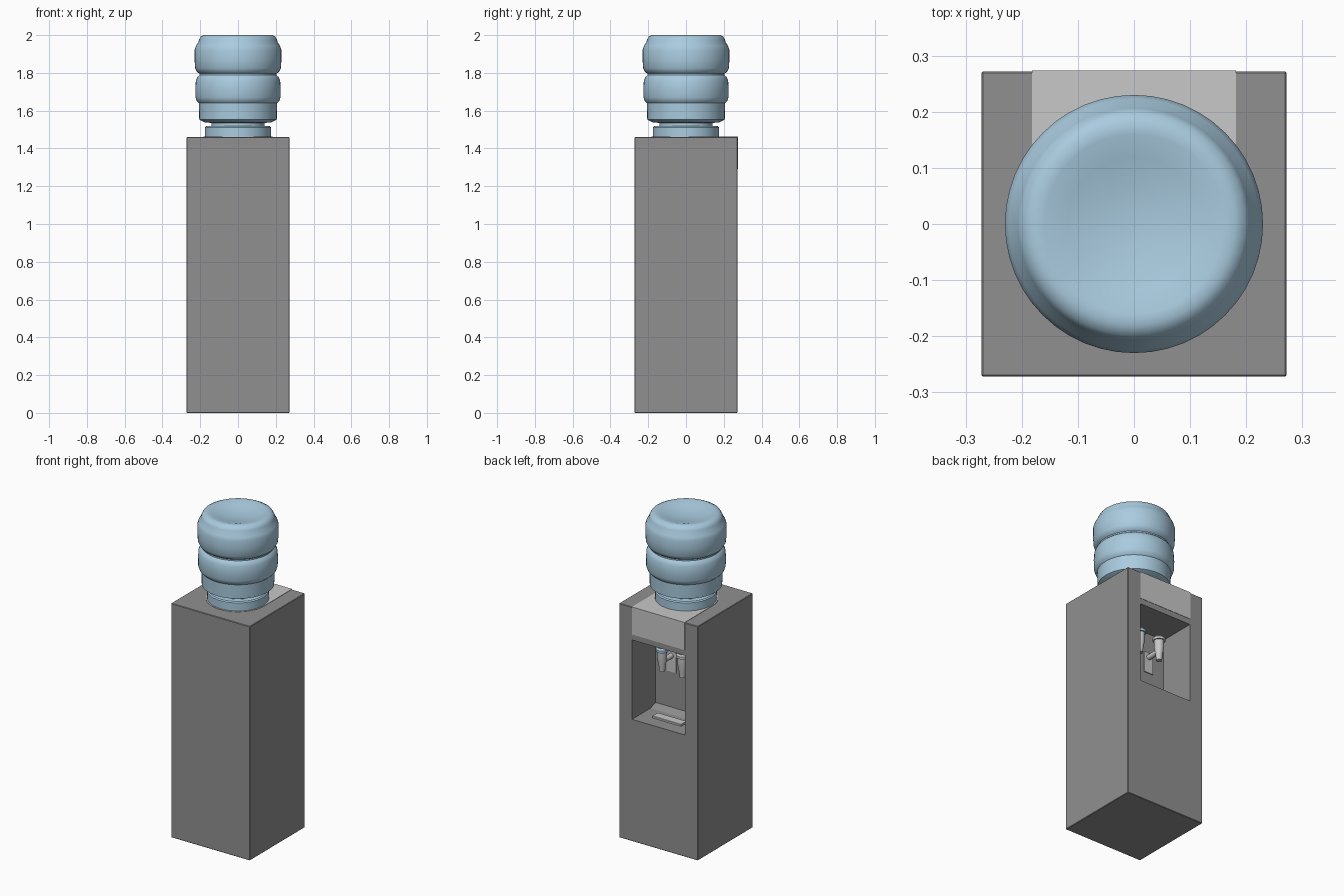
import bpy, bmesh, math
from mathutils import Matrix, Vector

old = bpy.data.objects.get("Cube")
if old:
    bpy.data.objects.remove(old, do_unlink=True)


def material(name, rgb):
    m = bpy.data.materials.new(name)
    m.use_nodes = True
    m.diffuse_color = (*rgb, 1)
    m.node_tree.nodes["Principled BSDF"].inputs["Base Color"].default_value = (*rgb, 1)
    return m


grey = material("cabinet grey", (0.28, 0.28, 0.28))
light = material("light grey", (0.58, 0.58, 0.58))
blue = material("bottle blue", (0.40, 0.60, 0.74))


def finish(name, bm, mat, smooth=False):
    bmesh.ops.recalc_face_normals(bm, faces=bm.faces)
    me = bpy.data.meshes.new(name)
    bm.to_mesh(me)
    bm.free()
    ob = bpy.data.objects.new(name, me)
    bpy.context.collection.objects.link(ob)
    me.materials.append(mat)
    bpy.ops.object.select_all(action="DESELECT")
    ob.select_set(True)
    bpy.context.view_layer.objects.active = ob
    if smooth:
        bpy.ops.object.shade_smooth_by_angle(angle=math.radians(35))
    return ob


def box(name, lo, hi, mat, bevel=0):
    lo, hi = Vector(lo), Vector(hi)
    bm = bmesh.new()
    bmesh.ops.create_cube(bm, size=1)
    for v in bm.verts:
        v.co = (lo + hi) / 2 + v.co * (hi - lo)
    if bevel:
        bmesh.ops.bevel(bm, geom=bm.edges[:], offset=bevel, segments=1, affect="EDGES")
    return finish(name, bm, mat)


def prism(name, outline, depth, mat):
    # Extrude a closed outline along a vector
    bm = bmesh.new()
    f = bm.faces.new([bm.verts.new(p) for p in outline])
    ext = bmesh.ops.extrude_face_region(bm, geom=[f])
    moved = [g for g in ext["geom"] if isinstance(g, bmesh.types.BMVert)]
    bmesh.ops.translate(bm, verts=moved, vec=depth)
    return finish(name, bm, mat)


def lathe(name, profile, mat, steps=40, transform=Matrix()):
    # Spin a (radius, height) profile about its vertical axis
    bm = bmesh.new()
    vs = [bm.verts.new((r, 0, z)) for r, z in profile]
    es = [bm.edges.new(pair) for pair in zip(vs, vs[1:])]
    bmesh.ops.spin(bm, geom=vs + es, cent=(0, 0, 0), axis=(0, 0, 1),
                   angle=math.tau, steps=steps)
    bmesh.ops.remove_doubles(bm, verts=bm.verts, dist=1e-5)
    bmesh.ops.transform(bm, matrix=transform, verts=bm.verts)
    return finish(name, bm, mat, True)


HALF, TOP = 0.272, 1.46
NICHE, WALL, FLOOR = 0.182, 0.04, 0.76

# Cabinet with the dispensing niche cut into its +y side
cabinet = box("cabinet", (-HALF, -HALF, 0), (HALF, HALF, TOP), grey, 0.003)
section = [(0.4, FLOOR), (0.09, FLOOR), (WALL, 0.777), (WALL, 1.255), (0.4, 1.255)]
cutter = prism("niche_cutter", [(-NICHE, y, z) for y, z in section],
               (2 * NICHE, 0, 0), grey)
cutter.hide_render = True
mod = cabinet.modifiers.new("niche", "BOOLEAN")
mod.operation, mod.solver, mod.object = "DIFFERENCE", "EXACT", cutter
bpy.context.view_layer.objects.active = cabinet
bpy.ops.object.modifier_apply(modifier="niche")
bpy.data.objects.remove(cutter, do_unlink=True)

# Light trim: rounded strip on the lid, folding down above the niche
arc = [(NICHE * math.cos(a), NICHE * math.sin(a), TOP - 0.002)
       for a in (math.pi + math.pi * i / 20 for i in range(21))]
prism("lid_trim", arc + [(NICHE, HALF + 0.002, TOP - 0.002),
                         (-NICHE, HALF + 0.002, TOP - 0.002)], (0, 0, 0.004), light)
box("upper_trim", (-NICHE, HALF - 0.002, 1.29), (NICHE, HALF + 0.002, TOP), light)

# Drip tray
box("drip_tray", (-0.1, 0.135, FLOOR - 0.002), (0.1, 0.19, FLOOR + 0.012), light, 0.002)

# Pair of taps with back plates
for side, x, cap_mat in (("left", 0.07, blue), ("right", -0.07, light)):
    place = Matrix.Translation((x, 0.135, 0))
    box(side + "_tap_plate", (x - 0.032, WALL - 0.002, 1.0),
        (x + 0.032, WALL + 0.006, 1.13), light)
    lathe(side + "_tap_body", [(0, 1.04), (0.017, 1.04), (0.019, 1.07), (0.028, 1.12),
                               (0.028, 1.165), (0, 1.165)], light, 20, place)
    lathe(side + "_tap_cap", [(0, 1.165), (0.036, 1.165), (0.036, 1.18),
                              (0.028, 1.19), (0, 1.19)], cap_mat, 20, place)
    lathe(side + "_tap_pipe", [(0, 0), (0.016, 0), (0.016, 0.1), (0, 0.1)], light, 16,
          Matrix.Translation((x, WALL, 1.1)) @ Matrix.Rotation(-math.pi / 2, 4, "X"))

# Collar that holds the bottle
lathe("bottle_collar", [(0, TOP), (0.175, TOP), (0.175, 1.512), (0.168, 1.518),
                        (0.14, 1.52), (0, 1.52)], blue)

# Upturned bottle with two bulging bands and a dished end
lathe("bottle", [
    (0, 1.5), (0.14, 1.5), (0.14, 1.535), (0.175, 1.538), (0.205, 1.552),
    (0.207, 1.64), (0.219, 1.652), (0.225, 1.67), (0.226, 1.72), (0.223, 1.76),
    (0.215, 1.778), (0.204, 1.788), (0.204, 1.796), (0.217, 1.805),
    (0.227, 1.825), (0.23, 1.87), (0.23, 1.922), (0.223, 1.943), (0.21, 1.962),
    (0.207, 1.975), (0.198, 1.991), (0.18, 2.0), (0.16, 1.999),
    (0.12, 1.988), (0.06, 1.975), (0, 1.971)], blue, 48)
